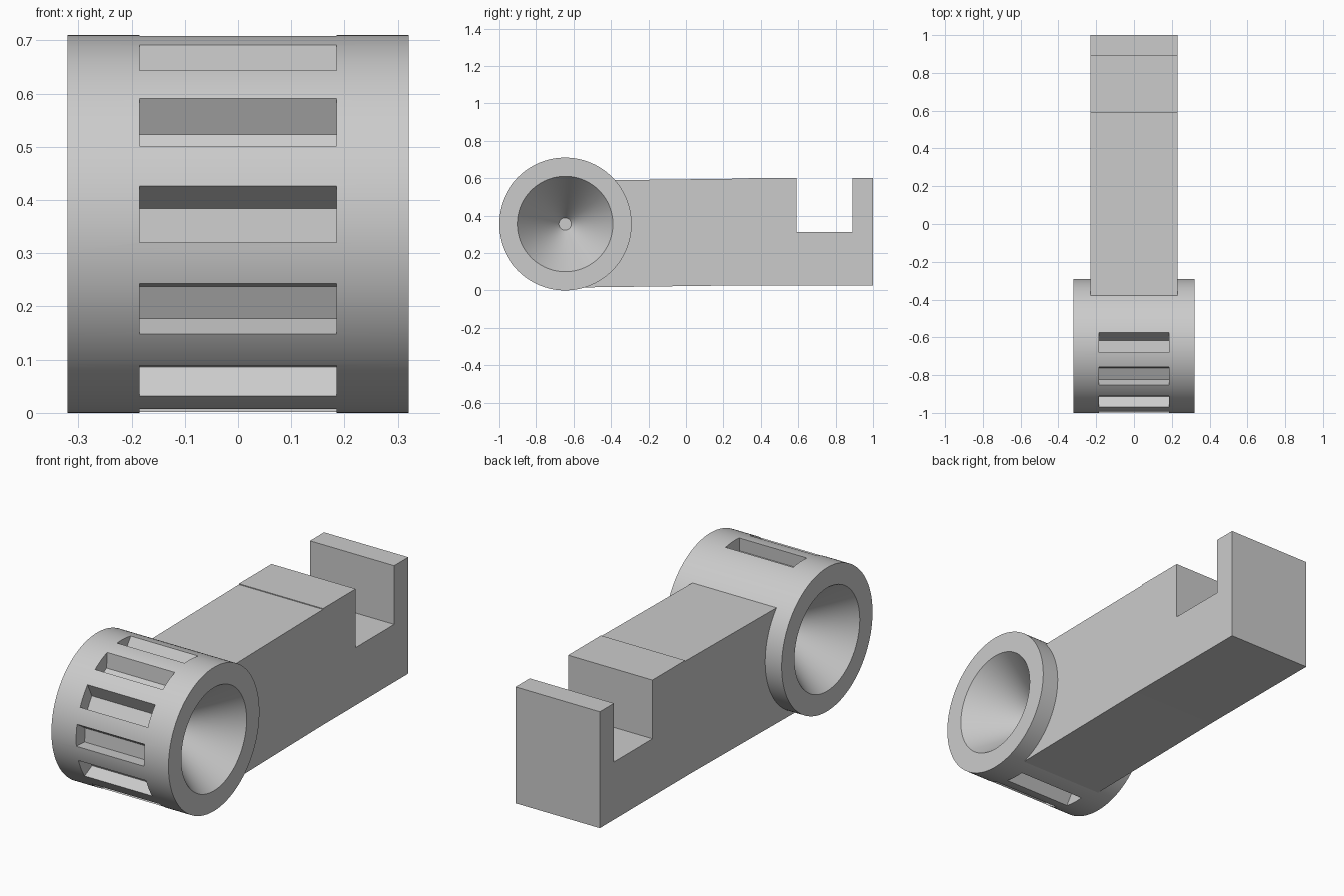
import bpy, bmesh
from math import sin, cos, pi, radians

old = bpy.data.objects.get("Cube")
if old:
    bpy.data.objects.remove(old, do_unlink=True)

CY, CZ = -0.645, 0.355  # drum axis

grey = bpy.data.materials.new("plain_grey")
grey.use_nodes = True
grey.diffuse_color = (0.6, 0.6, 0.6, 1)
grey.node_tree.nodes["Principled BSDF"].inputs["Base Color"].default_value = (0.6, 0.6, 0.6, 1)


def finish(name, bm):
    bmesh.ops.recalc_face_normals(bm, faces=bm.faces)
    mesh = bpy.data.meshes.new(name)
    bm.to_mesh(mesh)
    bm.free()
    mesh.materials.append(grey)
    obj = bpy.data.objects.new(name, mesh)
    bpy.context.collection.objects.link(obj)
    return obj


def prism(bm, points, half_width):
    """Extrude a y-z outline symmetrically along x."""
    face = bm.faces.new([bm.verts.new((-half_width, y, z)) for y, z in points])
    result = bmesh.ops.extrude_face_region(bm, geom=[face])
    moved = [v for v in result["geom"] if isinstance(v, bmesh.types.BMVert)]
    bmesh.ops.translate(bm, verts=moved, vec=(2 * half_width, 0, 0))


# Drum with a conical recess in each end, turned around the x axis
profile = [(-0.02, 0.033), (-0.32, 0.255), (-0.32, 0.355),
           (0.32, 0.355), (0.32, 0.255), (0.02, 0.033)]
SEG = 128
bm = bmesh.new()
rings = []
for x, r in profile:
    rings.append([bm.verts.new((x, CY + r * cos(2 * pi * i / SEG),
                                CZ + r * sin(2 * pi * i / SEG))) for i in range(SEG)])
for a, b in zip(rings, rings[1:]):
    for i in range(SEG):
        j = (i + 1) % SEG
        bm.faces.new((a[i], a[j], b[j], b[i]))
bm.faces.new(rings[0])
bm.faces.new(rings[-1])
drum = finish("slotted_drum", bm)

# Ratchet slots: one square wall, a flat floor and one sloping wall
slot = [(0.286, -0.0535), (0.286, 0.0143), (0.39, 0.0762), (0.39, -0.0535)]
bm = bmesh.new()
for k in range(-3, 4):
    a = radians(3 + 30 * k)
    prism(bm, [(CY - r * cos(a) + t * sin(a), CZ + r * sin(a) + t * cos(a))
               for r, t in slot], 0.185)
cutter = finish("slot_cutter", bm)
cutter.hide_render = True

cut = drum.modifiers.new("slots", "BOOLEAN")
cut.operation = "DIFFERENCE"
cut.solver = "EXACT"
cut.object = cutter
bpy.ops.object.select_all(action="DESELECT")
bpy.context.view_layer.objects.active = drum
drum.select_set(True)
bpy.ops.object.modifier_apply(modifier=cut.name)
bpy.data.objects.remove(cutter, do_unlink=True)
bpy.ops.object.shade_smooth_by_angle(angle=radians(20))

# Arm with a square notch near its far end
outline = [(-0.55, 0.016), (0.3, 0.027), (1, 0.027), (1, 0.602), (0.89, 0.602),
           (0.89, 0.312), (0.59, 0.312), (0.59, 0.602), (0.335, 0.602), (0.335, 0.598),
           (-0.41, 0.589), (-0.43, 0.5), (-0.4, 0.355), (-0.46, 0.2)]
bm = bmesh.new()
prism(bm, outline, 0.23)
finish("notched_arm", bm)
